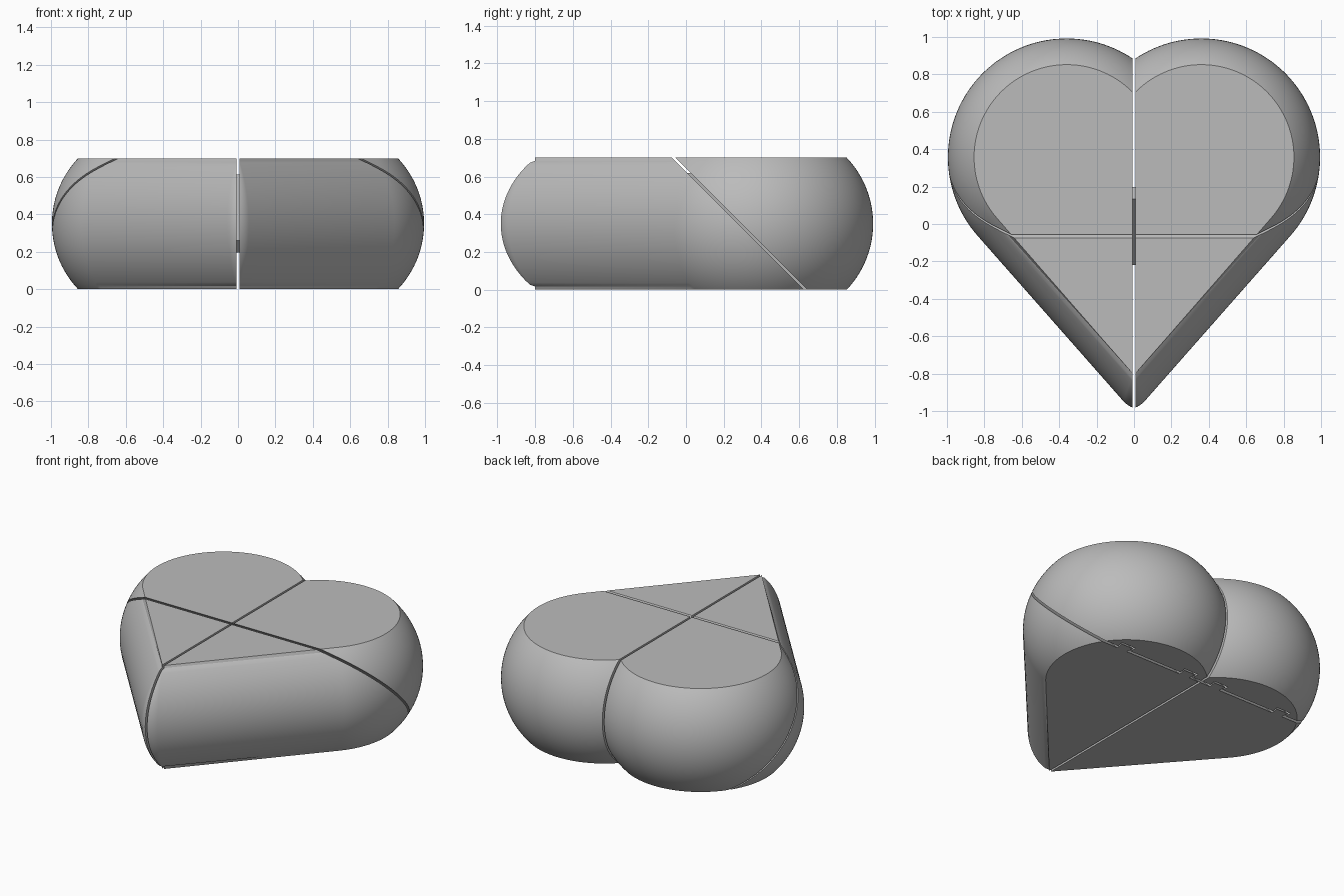
import bpy, bmesh
from math import sin, cos, acos, sqrt, pi, radians
from mathutils import Vector, Matrix

cube = bpy.data.objects.get("Cube")
if cube:
    bpy.data.objects.remove(cube)

HEIGHT, GAP = 0.70, 0.007           # slab height, half width of every seam
CX, CY, LOBE = 0.36, 0.357, 0.495   # lobe centre and its radius on the flat face
EDGE = 0.5075                       # radius of the bulging side profile
SLOPE = radians(41.4)               # straight flank, measured from the y axis
SEAM = 0.635                        # diagonal seam: y + z = SEAM
DIAG = Vector((0, 1, 1)).normalized()

grey = bpy.data.materials.new("plain grey")
grey.use_nodes = True
grey.diffuse_color = (0.5, 0.5, 0.5, 1)
grey.node_tree.nodes["Principled BSDF"].inputs["Base Color"].default_value = (0.5, 0.5, 0.5, 1)


def finish(bm, name, smooth=True):
    bmesh.ops.recalc_face_normals(bm, faces=bm.faces[:])
    mesh = bpy.data.meshes.new(name)
    bm.to_mesh(mesh)
    bm.free()
    mesh.materials.append(grey)
    obj = bpy.data.objects.new(name, mesh)
    bpy.context.collection.objects.link(obj)
    bpy.ops.object.select_all(action='DESELECT')
    obj.select_set(True)
    bpy.context.view_layer.objects.active = obj
    if smooth:
        bpy.ops.object.shade_smooth_by_angle(angle=radians(30))
    return obj


def half_outline(z):
    """Half heart outline at one height, from the cleft round to the tip."""
    d = sqrt(EDGE**2 - (z - HEIGHT / 2)**2) - sqrt(EDGE**2 - (HEIGHT / 2)**2)
    d = max(d, 0.0001)
    r = LOBE + d
    start = acos((GAP - CX) / r)
    pts = []
    for i in range(65):
        a = start + (-SLOPE - start) * i / 64
        pts.append((CX + r * cos(a), CY + r * sin(a)))
    # small rounding at the tip, centred a little past the middle
    t = 0.5 * d
    tx, ty = -t * sin(SLOPE), -0.80 - t * cos(SLOPE)
    if tx + d * cos(SLOPE) > GAP:
        end = -acos((GAP - tx) / d)
        for i in range(9):
            a = -SLOPE + (end + SLOPE) * i / 8
            pts.append((tx + d * cos(a), ty + d * sin(a)))
    else:
        pts += [(GAP, -0.80)] * 9
    return pts


def heart_piece(name, side, upper):
    bm = bmesh.new()
    levels = 40
    rings = []
    for k in range(levels + 1):
        z = HEIGHT * (1 - cos(pi * k / levels)) / 2
        rings.append([bm.verts.new((side * x, y, z)) for x, y in half_outline(z)])
    n = len(rings[0])
    for low, high in zip(rings, rings[1:]):
        for i in range(n - 1):
            bm.faces.new((low[i], low[i + 1], high[i + 1], high[i]))
    # flat top, bottom and inner wall
    bm.faces.new(rings[0])
    bm.faces.new(rings[-1])
    bm.faces.new([r[0] for r in rings] + [r[-1] for r in reversed(rings)])
    bmesh.ops.remove_doubles(bm, verts=bm.verts[:], dist=0.00005)
    bmesh.ops.recalc_face_normals(bm, faces=bm.faces[:])
    # keep one side of the diagonal seam and close it
    shift = GAP if upper else -GAP
    cut = bmesh.ops.bisect_plane(
        bm, geom=bm.verts[:] + bm.edges[:] + bm.faces[:],
        plane_co=Vector((0, SEAM, 0)) + DIAG * shift, plane_no=DIAG,
        clear_inner=upper, clear_outer=not upper)
    edges = [e for e in cut["geom_cut"] if isinstance(e, bmesh.types.BMEdge)]
    bmesh.ops.holes_fill(bm, edges=edges, sides=0)
    return finish(bm, name)


def rail(name, x, half_width, depth, z_low, z_high):
    """Dovetail rail lying along the diagonal seam."""
    bm = bmesh.new()
    ends = []
    for z in (z_low, z_high):
        ends.append([bm.verts.new((x + sx * w, SEAM - z + off * sqrt(2), z))
                     for sx, w, off in ((-1, half_width * 0.8, -GAP * 1.5),
                                        (1, half_width * 0.8, -GAP * 1.5),
                                        (1, half_width, depth),
                                        (-1, half_width, depth))])
    a, b = ends
    bm.faces.new(a)
    bm.faces.new(b)
    for i in range(4):
        j = (i + 1) % 4
        bm.faces.new((a[i], a[j], b[j], b[i]))
    return finish(bm, name, smooth=False)


for side, label in ((1, "left"), (-1, "right")):
    heart_piece(label + "_front_piece", side, False)
    back = heart_piece(label + "_back_piece", side, True)
    for x, place in ((0.12, "inner"), (0.62, "outer")):
        # groove in the back piece, rail on the front piece
        cutter = rail("groove_cutter", side * x, 0.055, 0.04, -0.1, 0.63)
        mod = back.modifiers.new("groove", 'BOOLEAN')
        mod.operation, mod.solver, mod.object = 'DIFFERENCE', 'EXACT', cutter
        bpy.context.view_layer.objects.active = back
        bpy.ops.object.modifier_apply(modifier=mod.name)
        bpy.data.objects.remove(cutter)
        rail(label + "_" + place + "_rail", side * x, 0.045, 0.03, 0, 0.62)

# key bridging the middle seam, square to the diagonal seam
bm = bmesh.new()
bmesh.ops.create_cube(bm, size=1, matrix=Matrix.Translation((0, -0.01, 0.405))
                      @ Matrix.Rotation(radians(45), 4, 'X')
                      @ Matrix.Diagonal((0.03, 0.5, 0.09, 1)))
finish(bm, "middle_key", smooth=False)
